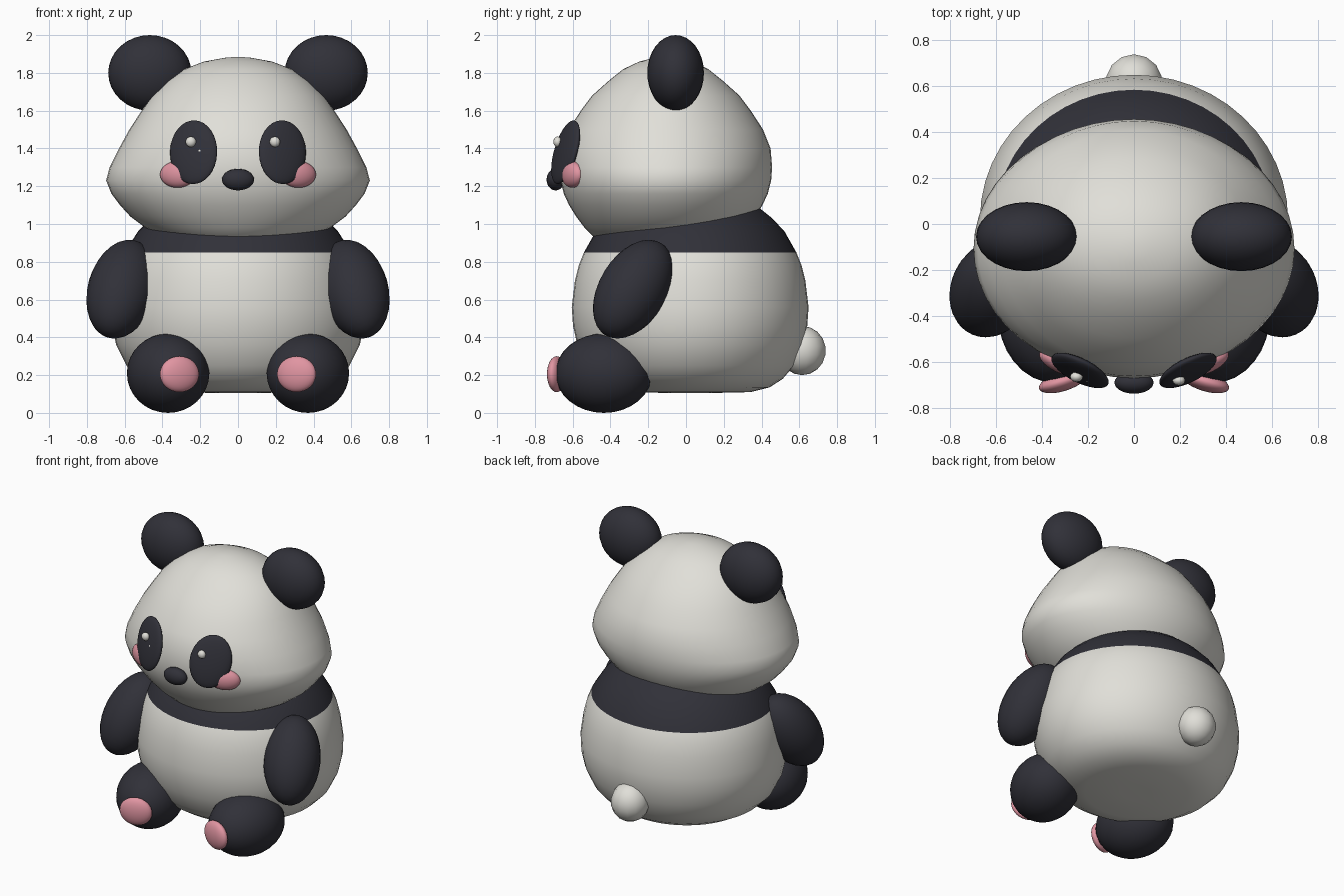
import bpy, bmesh, math
from mathutils import Matrix, Euler

cube = bpy.data.objects.get("Cube")
if cube:
    bpy.data.objects.remove(cube, do_unlink=True)


def material(name, rgb):
    m = bpy.data.materials.new(name)
    m.use_nodes = True
    col = (*rgb, 1)
    m.diffuse_color = col
    bsdf = next(n for n in m.node_tree.nodes if n.type == "BSDF_PRINCIPLED")
    bsdf.inputs["Base Color"].default_value = col
    bsdf.inputs["Roughness"].default_value = 0.7
    return m


WHITE = material("cream white", (0.75, 0.74, 0.69))
BLACK = material("charcoal", (0.03, 0.03, 0.04))
PINK = material("soft pink", (0.75, 0.30, 0.36))


def finish(bm, name, *mats):
    mesh = bpy.data.meshes.new(name)
    bmesh.ops.recalc_face_normals(bm, faces=bm.faces)
    for f in bm.faces:
        f.smooth = True
    bm.to_mesh(mesh)
    bm.free()
    for m in mats:
        mesh.materials.append(m)
    ob = bpy.data.objects.new(name, mesh)
    bpy.context.collection.objects.link(ob)
    return ob


def ellipsoid(name, mat, loc, radii, rot=(0, 0, 0), segs=28):
    bm = bmesh.new()
    bmesh.ops.create_uvsphere(bm, u_segments=segs, v_segments=segs // 2 + 2, radius=1)
    turn = Euler([math.radians(a) for a in rot]).to_matrix().to_4x4()
    bm.transform(Matrix.Translation(loc) @ turn @ Matrix.Diagonal((*radii, 1)))
    return finish(bm, name, mat)


def pair(name, mat, loc, radii, rot=(0, 0, 0), segs=28):
    """Left part as given, right part reflected across x."""
    for side, s in (("left", 1), ("right", -1)):
        ellipsoid(f"{side}_{name}", mat, (s * loc[0], loc[1], loc[2]), radii,
                  (rot[0], s * rot[1], s * rot[2]), segs)


def loft(name, rings, y, mats, band=None, segs=48):
    """Stack of elliptical rings (z, x radius, y radius) with closed poles."""
    bm = bmesh.new()
    rows = []
    for z, rx, ry in rings:
        rows.append([bm.verts.new((rx * math.cos(a), y + ry * math.sin(a), z))
                     for a in (math.tau * i / segs for i in range(segs))])
    for lo, hi in zip(rows, rows[1:]):
        for i in range(segs):
            j = (i + 1) % segs
            bm.faces.new((lo[i], lo[j], hi[j], hi[i]))
    for row in (rows[0], rows[-1]):
        bm.faces.new(row)
    if band is not None:
        for f in bm.faces:
            f.material_index = int(f.calc_center_median().z > band)
    return finish(bm, name, *mats)


# Torso, with the dark shoulder band as its upper faces
loft("body", [
    (0.105, 0.10, 0.10), (0.11, 0.33, 0.32), (0.135, 0.44, 0.42),
    (0.18, 0.52, 0.49), (0.25, 0.59, 0.55), (0.36, 0.645, 0.597),
    (0.46, 0.667, 0.62), (0.56, 0.67, 0.627), (0.70, 0.65, 0.61),
    (0.78, 0.63, 0.59), (0.85, 0.60, 0.562), (0.96, 0.53, 0.50),
    (1.03, 0.46, 0.435), (1.09, 0.38, 0.36), (1.13, 0.24, 0.23),
    (1.14, 0.06, 0.06)], 0.022, (WHITE, BLACK), band=0.85)

# Head, broadest at the cheeks
loft("head", [
    (0.86, 0.10, 0.12), (0.88, 0.25, 0.25), (0.92, 0.38, 0.37),
    (0.98, 0.49, 0.43), (1.04, 0.57, 0.475), (1.10, 0.625, 0.512),
    (1.16, 0.67, 0.54), (1.23, 0.698, 0.558), (1.30, 0.68, 0.563),
    (1.40, 0.63, 0.555), (1.50, 0.575, 0.515), (1.60, 0.51, 0.45),
    (1.68, 0.455, 0.39), (1.76, 0.375, 0.30), (1.82, 0.285, 0.225),
    (1.86, 0.18, 0.14), (1.88, 0.07, 0.06), (1.884, 0.02, 0.02)],
    -0.107, (WHITE,))

# Ears, limbs and foot pads
pair("ear", BLACK, (0.467, -0.055, 1.80), (0.22, 0.15, 0.20))
pair("arm", BLACK, (0.615, -0.28, 0.655), (0.18, 0.18, 0.29), (-30, -16, 0))
pair("leg", BLACK, (0.37, -0.435, 0.21), (0.215, 0.26, 0.21), (0, 0, -17))
pair("foot_pad", PINK, (0.31, -0.685, 0.205), (0.108, 0.042, 0.095), (0, 0, -17))

# Face
pair("eye_patch", BLACK, (0.235, -0.637, 1.38), (0.135, 0.035, 0.175), (-14, 12, 21))
pair("cheek", PINK, (0.32, -0.602, 1.262), (0.10, 0.045, 0.07), (0, 0, 25))
ellipsoid("nose", BLACK, (0, -0.69, 1.235), (0.085, 0.048, 0.057))
for label, x, y, z, r in (("left_eye_glint", 0.195, -0.68, 1.435, 0.028),
                          ("right_eye_glint", -0.25, -0.665, 1.435, 0.028),
                          ("right_eye_small_glint", -0.20, -0.678, 1.385, 0.012)):
    ellipsoid(label, WHITE, (x, y, z), (r, r * 0.8, r), segs=12)

# Tail
ellipsoid("tail", WHITE, (0, 0.615, 0.33), (0.125, 0.125, 0.13), segs=14)
